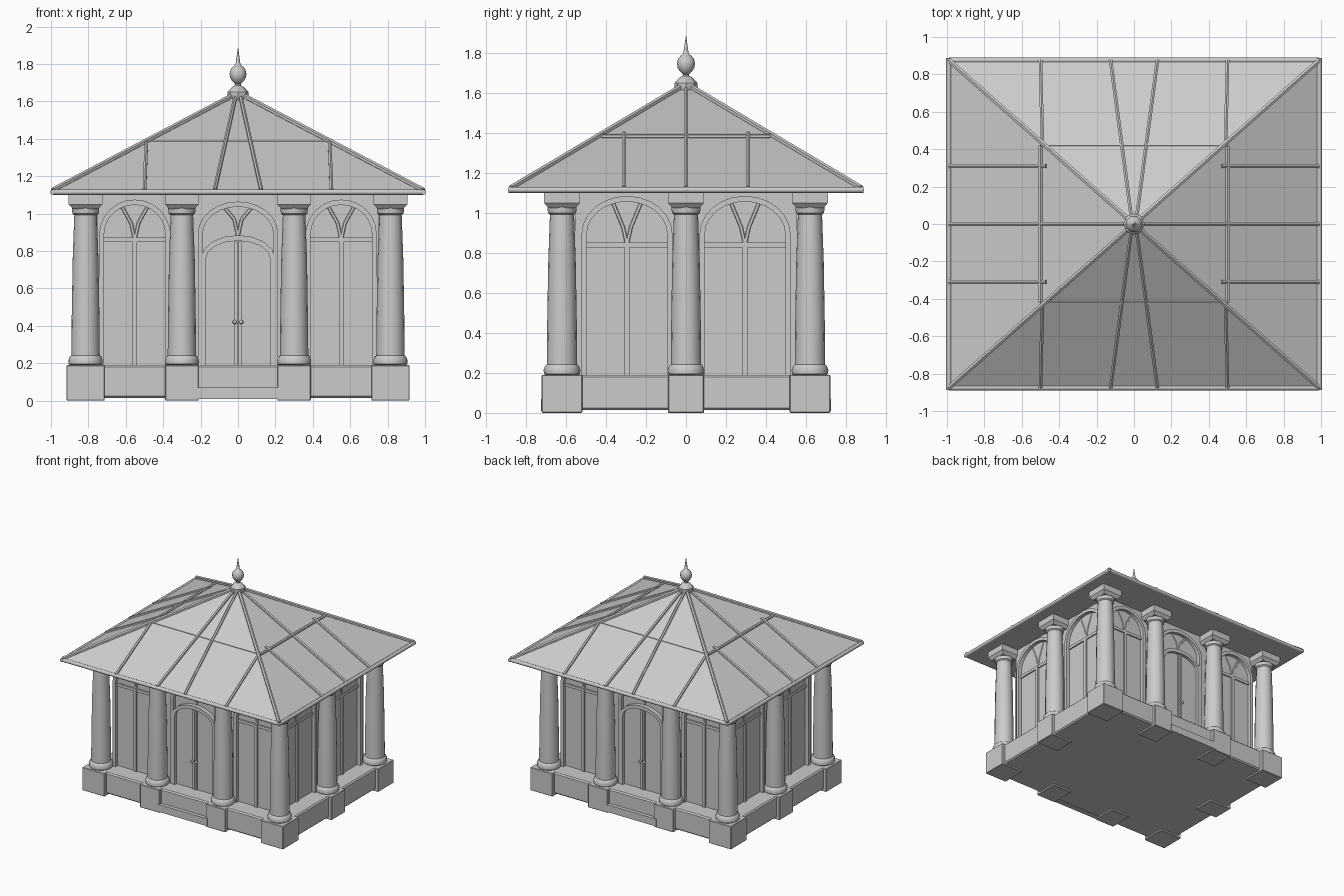
import bpy, bmesh, math
from mathutils import Matrix, Vector

if "Cube" in bpy.data.objects:
    bpy.data.objects.remove(bpy.data.objects["Cube"])

WX, WY = 0.815, 0.62          # column axis lines
GX, GY = 0.735, 0.54          # glazed wall planes, set back behind the columns
EX, EY, EZ, AZ = 0.99, 0.875, 1.12, 1.64   # eaves and apex


def finish(name, bm, smooth=None, M=None):
    if M is not None:
        bm.transform(M)
    bmesh.ops.recalc_face_normals(bm, faces=bm.faces)
    me = bpy.data.meshes.new(name)
    bm.to_mesh(me)
    bm.free()
    ob = bpy.data.objects.new(name, me)
    bpy.context.collection.objects.link(ob)
    if smooth:
        bpy.ops.object.select_all(action='DESELECT')
        ob.select_set(True)
        bpy.context.view_layer.objects.active = ob
        bpy.ops.object.shade_smooth_by_angle(angle=math.radians(smooth))
    return ob


def box(name, x0, x1, y0, y1, z0, z1, M=None, bevel=0):
    bm = bmesh.new()
    bmesh.ops.create_cube(bm, size=1)
    for v in bm.verts:
        v.co = ((x0 + x1) / 2 + v.co.x * (x1 - x0), (y0 + y1) / 2 + v.co.y * (y1 - y0),
                (z0 + z1) / 2 + v.co.z * (z1 - z0))
    if bevel:
        bmesh.ops.bevel(bm, geom=bm.edges[:], offset=bevel, segments=1, affect='EDGES')
    return finish(name, bm, None, M)


def lathe(name, prof, x, y, n=16, smooth=40, turn=0.0):
    bm = bmesh.new()
    rings = [[bm.verts.new((x + r * math.cos(turn + 2 * math.pi * i / n),
                            y + r * math.sin(turn + 2 * math.pi * i / n), z))
              for i in range(n)] for r, z in prof]
    for a, b in zip(rings, rings[1:]):
        for i in range(n):
            j = (i + 1) % n
            bm.faces.new((a[i], a[j], b[j], b[i]))
    bm.faces.new(rings[0])
    bm.faces.new(rings[-1])
    return finish(name, bm, smooth)


def bar(name, a, b, r=0.011, n=6, M=None):
    a, b = Vector(a), Vector(b)
    d = b - a
    bm = bmesh.new()
    bmesh.ops.create_cone(bm, cap_ends=True, segments=n, radius1=r, radius2=r, depth=d.length)
    bm.transform(Matrix.Translation((a + b) / 2) @ d.to_track_quat('Z', 'Y').to_matrix().to_4x4())
    return finish(name, bm, 50, M)


def plate(name, pts, y0, y1, M):
    """Outline in (u, z) extruded from depth y0 to y1."""
    bm = bmesh.new()
    f = bm.faces.new([bm.verts.new((u, y0, z)) for u, z in pts])
    ext = bmesh.ops.extrude_face_region(bm, geom=[f])['geom']
    for v in ext:
        if isinstance(v, bmesh.types.BMVert):
            v.co.y = y1
    bm.faces.new([v for v in f.verts]) if not f.is_valid else None
    return finish(name, bm, 30, M)


def arch(c, h, spring, top, n=12, z0=0.19):
    pts = [(c - h, z0)]
    pts += [(c - h * math.cos(math.pi * i / n), spring + (top - spring) * math.sin(math.pi * i / n))
            for i in range(n + 1)]
    return pts + [(c + h, z0)]


# floor plinth and steps
box("floor_plinth", -0.89, 0.89, -0.695, 0.695, 0.015, 0.19, None, 0.01)
for s in (-1, 1):
    y0, y1 = sorted((s * 0.68, s * 0.725))
    box("door_step", -0.235, 0.225, y0, y1, 0.01, 0.07)

# columns on pedestals
spots = [(x, s * WY) for x in (-WX, -0.3, 0.3, WX) for s in (-1, 1)] + [(-WX, 0), (WX, 0)]
R2 = math.sqrt(2)
for x, y in spots:
    hx = 0.102 if abs(x) > 0.5 else 0.09
    hy = 0.102 if abs(y) > 0.5 else 0.09
    box("pedestal", x - hx, x + hx, y - hy, y + hy, 0, 0.19, None, 0.004)
    lathe("column_foot", [(0.078, 0.185), (0.09, 0.195), (0.092, 0.215), (0.084, 0.235), (0.07, 0.248)], x, y)
    lathe("column_shaft", [(0.076, 0.235), (0.074, 0.45), (0.069, 0.75), (0.06, 1.0)], x, y)
    lathe("column_neck", [(0.058, 0.99), (0.07, 1.0), (0.073, 1.02), (0.073, 1.045)], x, y)
    lathe("capital", [(0.068 * R2, 1.025), (0.09 * R2, 1.05), (0.09 * R2, 1.1)], x, y, 4, None, math.pi / 4)


def bay(c, lo, hi, w, top, M, D, bar_z):
    """Arched opening: spandrel wall, frame, pane and tracery."""
    spring = 0.89
    outer, inner = arch(c, w, spring, top), arch(c, w - 0.026, spring, top - 0.028)
    wall = [(lo, 0.19), (lo, EZ), (hi, EZ), (hi, 0.19)]
    plate("arch_wall", wall + outer[::-1], -D - 0.015, -D + 0.015, M)
    plate("arch_frame", outer + inner[::-1], -D - 0.035, -D + 0.025, M)
    plate("window_pane", inner, -D - 0.005, -D + 0.005, M)
    for s in (-1, 1):     # branching tracery in the arch head
        bar("tracery", (c, -D, bar_z), (c + s * 0.02, -D, bar_z + 0.09), 0.012, 6, M)
        bar("tracery", (c + s * 0.02, -D, bar_z + 0.09), (c + s * 0.07, -D, top - 0.035), 0.012, 6, M)


def window(c, lo, hi, w, top, M, D, bar_z):
    bay(c, lo, hi, w, top, M, D, bar_z)
    box("mullion", c - 0.013, c + 0.013, -D - 0.018, -D + 0.018, 0.19, bar_z + 0.01, M)
    box("transom", c - w + 0.02, c + w - 0.02, -D - 0.015, -D + 0.015, bar_z - 0.012, bar_z + 0.012, M)


# front and back walls: two windows and a double door each
for k in (0, 2):
    M = Matrix.Rotation(k * math.pi / 2, 4, 'Z')
    window(-0.552, -GX - 0.012, -0.3, 0.19, 1.075, M, GY, 0.86)
    window(0.552, 0.3, GX + 0.012, 0.19, 1.075, M, GY, 0.86)
    bay(0, -0.3, 0.3, 0.215, 1.065, M, GY, 0.88)
    outer, inner = arch(0, 0.198, 0.76, 0.885, 8), arch(0, 0.172, 0.76, 0.855, 8)
    plate("door_frame", outer + inner[::-1], -GY - 0.04, -GY + 0.025, M)
    plate("door_leaves", inner, -GY - 0.015, -GY + 0.012, M)
    for s in (-1, 1):
        a, b = sorted((s * 0.003, s * 0.018))
        box("door_stile", a, b, -GY - 0.025, -GY, 0.19, 0.852, M)
        bm = bmesh.new()
        bmesh.ops.create_uvsphere(bm, u_segments=8, v_segments=6, radius=0.011)
        bm.transform(Matrix.Translation((s * 0.018, -GY - 0.033, 0.42)))
        finish("door_knob", bm, 60, M)

# side walls: two windows each
for k in (1, 3):
    M = Matrix.Rotation(k * math.pi / 2, 4, 'Z')
    window(-0.295, -GY - 0.012, 0, 0.228, 1.085, M, GX, 0.84)
    window(0.295, 0, GY + 0.012, 0.228, 1.085, M, GX, 0.84)

# hipped roof with a flat soffit
bm = bmesh.new()
base = [bm.verts.new((x * EX, y * EY, EZ)) for x, y in ((-1, -1), (1, -1), (1, 1), (-1, 1))]
tip = bm.verts.new((0, 0, AZ))
for i in range(4):
    bm.faces.new((base[i], base[(i + 1) % 4], tip))
soffit = bm.faces.new(base)
for v in bmesh.ops.extrude_face_region(bm, geom=[soffit])['geom']:
    if isinstance(v, bmesh.types.BMVert):
        v.co.z = 1.1
if soffit.is_valid:
    bm.faces.remove(soffit)
finish("roof", bm)


def on_roof(x, y):
    return (x, y, AZ - (AZ - EZ) * max(abs(x) / EX, abs(y) / EY) + 0.006)


# eaves trim, hips and roof ribs
for s in (-1, 1):
    bar("eaves_trim", (-EX, s * EY, 1.115), (EX, s * EY, 1.115), 0.015, 8)
    bar("eaves_trim", (s * EX, -EY - 0.012, 1.115), (s * EX, EY + 0.012, 1.115), 0.015, 8)
    bar("ring_rib", on_roof(-0.5, s * 0.42), on_roof(0.5, s * 0.42))
    bar("ring_rib", on_roof(s * 0.5, -0.42), on_roof(s * 0.5, 0.42))
    bar("side_centre_rib", on_roof(s * EX, 0), on_roof(0, 0))
    for t in (-1, 1):
        bar("hip_rib", on_roof(s * EX, t * EY), on_roof(0, 0), 0.014)
        bar("front_rib", on_roof(s * 0.125, t * EY), on_roof(0.012 * s, t * 0.02))
        bar("outer_rib", on_roof(s * 0.5, t * EY), on_roof(s * 0.49, t * 0.43))
        z = on_roof(s * 0.47, 0)[2]
        bar("side_rib", on_roof(s * EX, t * 0.31), (s * 0.47, t * 0.31, z))

# finial
lathe("finial_collar", [(0.05, 1.60), (0.057, 1.615), (0.057, 1.65), (0.03, 1.678), (0.016, 1.685), (0.014, 1.71)],
      0, 0, 8, 30)
lathe("finial_ball", [(0.012, 1.69), (0.03, 1.707), (0.042, 1.727), (0.045, 1.747), (0.04, 1.77),
                      (0.026, 1.787), (0.013, 1.795), (0.011, 1.815), (0.006, 1.85), (0.001, 1.885)], 0, 0, 12, 60)
